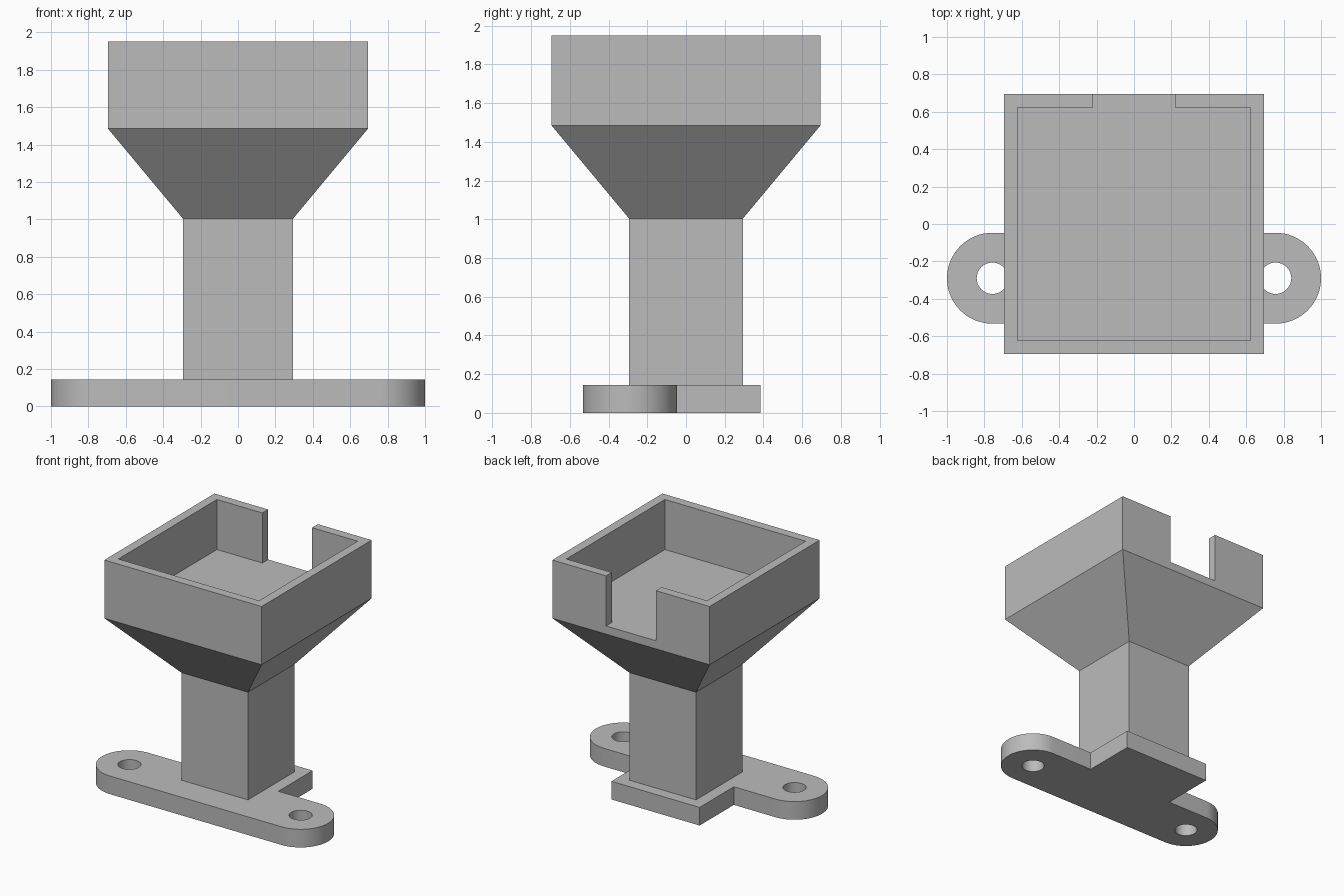
import bpy
import bmesh
from math import cos, sin, pi, radians

cube = bpy.data.objects.get("Cube")
if cube:
    bpy.data.objects.remove(cube, do_unlink=True)

grey = bpy.data.materials.new("plain grey")
grey.use_nodes = True
grey.diffuse_color = (0.5, 0.5, 0.5, 1)
grey.node_tree.nodes["Principled BSDF"].inputs["Base Color"].default_value = grey.diffuse_color


def loft(name, rings):
    """Solid skinned through matching rings of points, capped at both ends."""
    bm = bmesh.new()
    loops = [[bm.verts.new(p) for p in ring] for ring in rings]
    n = len(loops[0])
    for low, high in zip(loops, loops[1:]):
        for i in range(n):
            j = (i + 1) % n
            bm.faces.new((low[i], low[j], high[j], high[i]))
    bm.faces.new(loops[0][::-1])
    bm.faces.new(loops[-1])
    bmesh.ops.recalc_face_normals(bm, faces=bm.faces)
    mesh = bpy.data.meshes.new(name)
    bm.to_mesh(mesh)
    bm.free()
    mesh.materials.append(grey)
    obj = bpy.data.objects.new(name, mesh)
    bpy.context.collection.objects.link(obj)
    return obj


def prism(name, outline, z0, z1):
    return loft(name, [[(x, y, z) for x, y in outline] for z in (z0, z1)])


def arc(cx, cy, r, start, end, steps):
    angles = [start + (end - start) * i / steps for i in range(steps + 1)]
    return [(cx + r * cos(a), cy + r * sin(a)) for a in angles]


def square(half, z):
    return [(-half, -half, z), (half, -half, z), (half, half, z), (-half, half, z)]


def cut(obj, cutter):
    mod = obj.modifiers.new("cut", 'BOOLEAN')
    mod.operation = 'DIFFERENCE'
    mod.solver = 'EXACT'
    mod.object = cutter
    bpy.context.view_layer.objects.active = obj
    bpy.ops.object.modifier_apply(modifier=mod.name)
    bpy.data.objects.remove(cutter, do_unlink=True)


# Foot: rounded bar with a square tab at the back and two screw holes
FOOT_TOP = 0.145
ear_x, ear_y, ear_r = 0.757, -0.29, 0.243
tab_x, tab_y = 0.39, 0.385
outline = arc(ear_x, ear_y, ear_r, -pi / 2, pi / 2, 32)
outline += [(tab_x, ear_y + ear_r), (tab_x, tab_y), (-tab_x, tab_y), (-tab_x, ear_y + ear_r)]
outline += arc(-ear_x, ear_y, ear_r, pi / 2, 3 * pi / 2, 32)
foot = prism("mounting_foot", outline, 0, FOOT_TOP)
for side in (-1, 1):
    hole = arc(side * ear_x, ear_y, 0.084, 0, 2 * pi, 40)[:-1]
    cut(foot, prism("screw_hole_cutter", hole, -0.1, 0.3))

# Post flaring out into a square tray
half, inner, notch = 0.695, 0.622, 0.22
post = loft("post_and_tray", [square(0.295, FOOT_TOP), square(0.295, 1.005),
                              square(half, 1.485), square(half, 1.95)])

# Tray hollow, opened through the back wall by a notch
hollow = [(-inner, -inner), (inner, -inner), (inner, inner), (notch, inner),
          (notch, 0.9), (-notch, 0.9), (-notch, inner), (-inner, inner)]
cut(post, prism("tray_hollow_cutter", hollow, 1.55, 2.2))

# Smooth the round ends and holes, keep corners sharp
for obj in (foot, post):
    bpy.ops.object.select_all(action='DESELECT')
    obj.select_set(True)
    bpy.context.view_layer.objects.active = obj
    bpy.ops.object.shade_smooth_by_angle(angle=radians(30))
